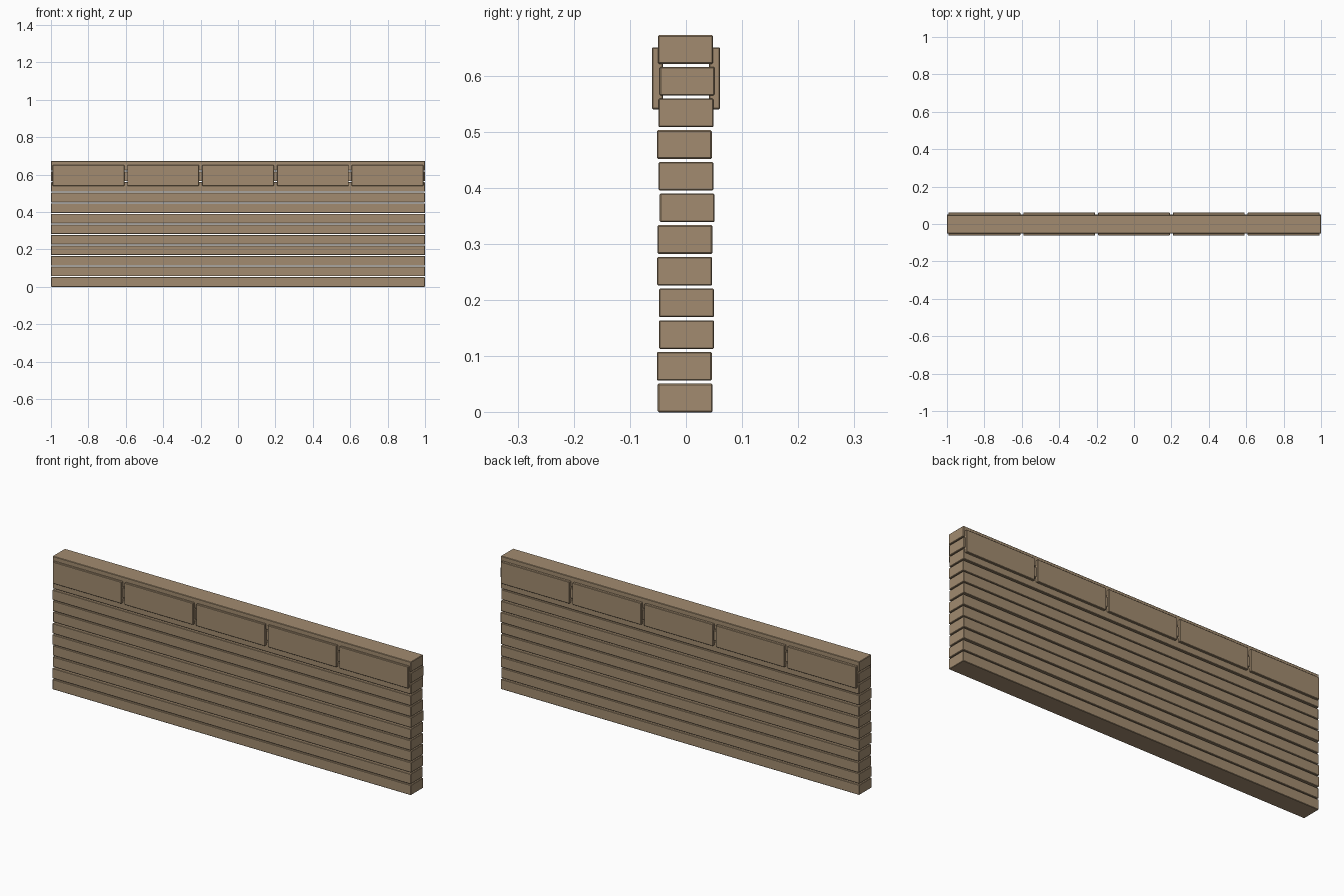
import bpy

if "Cube" in bpy.data.objects:
    bpy.data.objects.remove(bpy.data.objects["Cube"])

wood = bpy.data.materials.new("wood")
wood.diffuse_color = (0.36, 0.26, 0.16, 1)
wood.use_nodes = True
wood.node_tree.nodes["Principled BSDF"].inputs["Base Color"].default_value = wood.diffuse_color


def block(name, size, loc, bevel):
    """Box with applied size and narrow chamfered edges."""
    bpy.ops.mesh.primitive_cube_add(size=1, location=loc)
    ob = bpy.context.object
    ob.name = name
    ob.scale = size
    bpy.ops.object.transform_apply(location=False, rotation=False, scale=True)
    mod = ob.modifiers.new("edge", "BEVEL")
    mod.width = bevel
    mod.segments = 1
    ob.data.materials.append(wood)
    return ob


# stacked horizontal planks, each slightly out of line
H, TOP = 0.051, 0.672
offsets = [-0.0015, -0.003, 0.001, 0.001, -0.0025, -0.002,
           0.002, 0.0, -0.003, 0.0, 0.002, -0.001]
pitch = (TOP - H) / (len(offsets) - 1)
for i, dy in enumerate(offsets):
    block(f"plank_{i + 1}", (2.0, 0.098, H), (0, dy, H / 2 + i * pitch), 0.002)

# row of cover boards near the top, on both faces
for side, sy in (("front", -1), ("back", 1)):
    for i in range(5):
        block(f"{side}_board_{i + 1}", (0.384, 0.02, 0.11),
              (-0.8 + 0.4 * i, sy * 0.051, 0.595), 0.002)
